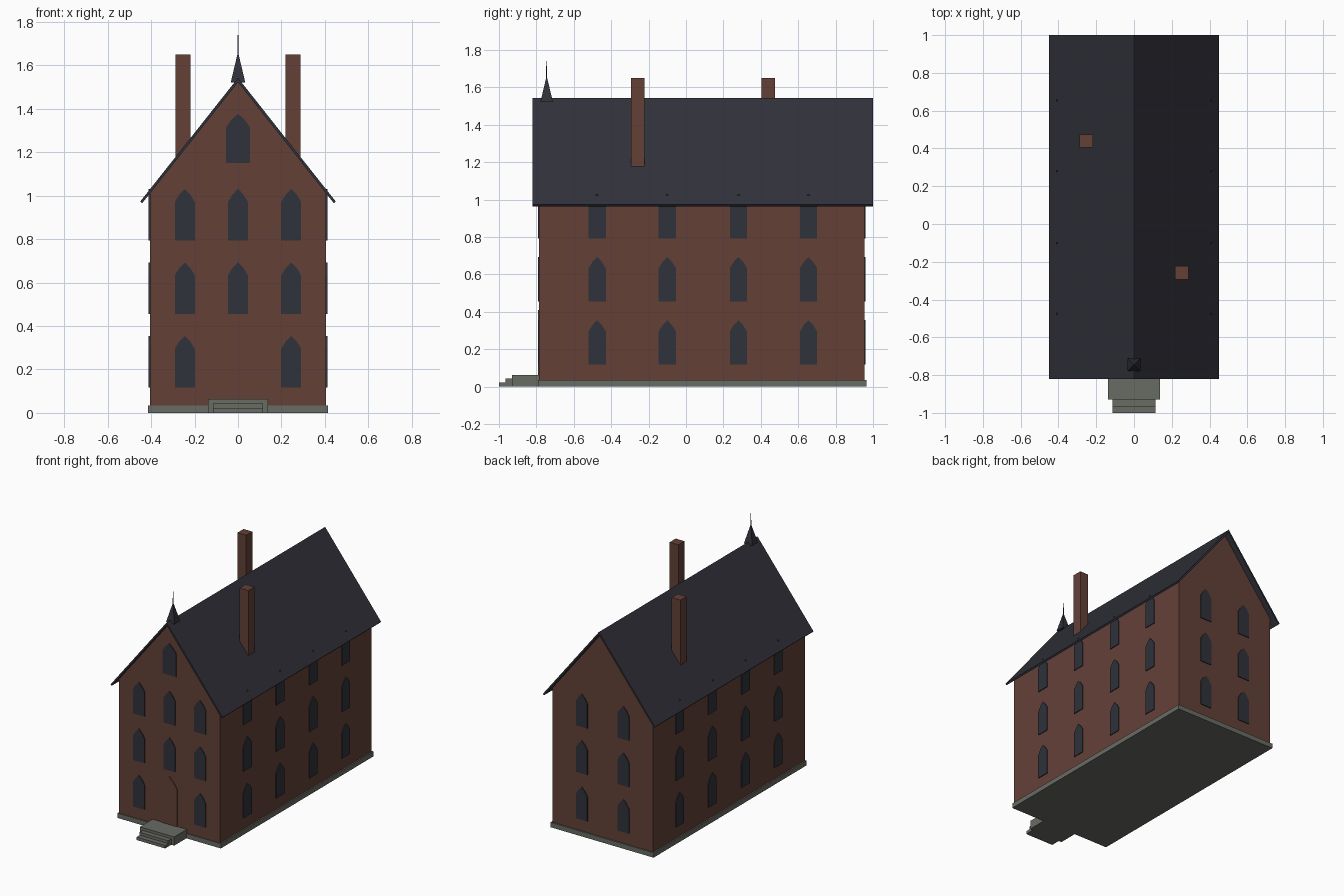
import bpy, bmesh
from math import pi
from mathutils import Matrix, Vector

cube = bpy.data.objects.get("Cube")
if cube:
    bpy.data.objects.remove(cube, do_unlink=True)


def material(name, r, g, b):
    m = bpy.data.materials.new(name)
    m.use_nodes = True
    m.diffuse_color = (r, g, b, 1)
    m.node_tree.nodes["Principled BSDF"].inputs["Base Color"].default_value = (r, g, b, 1)
    return m


BRICK = material("brick", 0.125, 0.052, 0.039)
SLATE = material("slate", 0.030, 0.030, 0.042)
GLASS = material("dark glass", 0.028, 0.032, 0.042)
STONE = material("grey stone", 0.140, 0.147, 0.127)


def finish(name, bm, mat):
    bmesh.ops.recalc_face_normals(bm, faces=bm.faces)
    mesh = bpy.data.meshes.new(name)
    bm.to_mesh(mesh)
    bm.free()
    mesh.materials.append(mat)
    obj = bpy.data.objects.new(name, mesh)
    bpy.context.collection.objects.link(obj)
    return obj


def prism(name, profile, y0, y1, mat, turn=0):
    """Extrude an x-z outline from y0 to y1, then turn it about z."""
    bm = bmesh.new()
    face = bm.faces.new([bm.verts.new((x, y0, z)) for x, z in profile])
    new = bmesh.ops.extrude_face_region(bm, geom=[face])["geom"]
    bmesh.ops.translate(bm, vec=Vector((0, y1 - y0, 0)),
                        verts=[v for v in new if isinstance(v, bmesh.types.BMVert)])
    bm.transform(Matrix.Rotation(turn, 4, "Z"))
    return finish(name, bm, mat)


def box(name, x0, x1, y0, y1, z0, z1, mat):
    return prism(name, [(x0, z0), (x1, z0), (x1, z1), (x0, z1)], y0, y1, mat)


def arch(x, half, z0, shoulder, apex):
    """Pointed opening with slightly bowed top edges."""
    mid = (shoulder + apex) / 2 + 0.004
    return [(x - half, z0), (x + half, z0), (x + half, shoulder), (x + half * 0.55, mid),
            (x, apex), (x - half * 0.55, mid), (x - half, shoulder)]


# Walls and plinth
W, FRONT, BACK = 0.405, -0.785, 0.955
prism("walls", [(-W, 0.005), (W, 0.005), (W, 1.017), (0, 1.53), (-W, 1.017)], FRONT, BACK, BRICK)
box("plinth", -0.415, 0.415, -0.79, 0.965, 0, 0.035, STONE)

# Roof slab with overhanging eaves
prism("roof", [(-0.45, 0.973), (0, 1.542), (0.45, 0.973), (0.442, 0.964), (0, 1.522), (-0.442, 0.964)],
      -0.82, 1.0, SLATE)

# Windows: each wall has a turn angle, its distance from the axis and column positions
side_columns = [-0.475, -0.1, 0.28, 0.655]
layout = [("front", 0, -FRONT, [-0.245, 0, 0.245]),
          ("back", pi, BACK, [-0.167, 0.167]),
          ("left", pi / 2, W, side_columns),
          ("right", -pi / 2, W, [-y for y in side_columns])]
for wall, turn, dist, columns in layout:
    for row, z in enumerate((0.117, 0.455, 0.793)):
        for col, x in enumerate(columns):
            if wall == "front" and row == 0 and x == 0:
                continue  # doorway
            prism(f"{wall}_window_{row}_{col}", arch(x, 0.046, z, z + 0.178, z + 0.238),
                  -dist - 0.006, -dist + 0.01, GLASS, turn)
prism("attic_window", arch(0, 0.055, 1.15, 1.315, 1.377), FRONT - 0.006, FRONT + 0.01, GLASS)

# Door and steps
prism("door", arch(0, 0.062, 0.06, 0.335, 0.41), FRONT - 0.006, FRONT + 0.01, BRICK)
box("landing", -0.138, 0.138, -0.93, -0.78, 0, 0.063, STONE)
box("upper_step", -0.115, 0.115, -0.965, -0.925, 0, 0.043, STONE)
box("lower_step", -0.115, 0.115, -1.0, -0.96, 0, 0.022, STONE)

# Chimneys, one on each slope
for name, x, y in (("right_slope_chimney", 0.253, -0.258), ("left_slope_chimney", -0.253, 0.44)):
    box(name, x - 0.035, x + 0.035, y - 0.035, y + 0.035, 1.15, 1.65, BRICK)

# Ridge spire with a thin finial
for name, sides, radius, tip, z0, z1 in (("spire", 4, 0.047, 0, 1.522, 1.662),
                                         ("finial", 6, 0.003, 0.002, 1.64, 1.74)):
    bm = bmesh.new()
    bmesh.ops.create_cone(bm, cap_ends=True, segments=sides, radius1=radius, radius2=tip, depth=z1 - z0)
    bm.transform(Matrix.Translation((0, -0.745, (z0 + z1) / 2)) @ Matrix.Rotation(pi / 4, 4, "Z"))
    bmesh.ops.remove_doubles(bm, verts=bm.verts, dist=0.0001)
    xs = [v.co.x for v in bm.verts]
    if sides == 4 and max(xs) > 0.04:  # keep the square base aligned with the walls
        bm.transform(Matrix.Translation((0, -0.745, 0)) @ Matrix.Rotation(pi / 4, 4, "Z")
                     @ Matrix.Translation((0, 0.745, 0)))
    finish(name, bm, SLATE)
